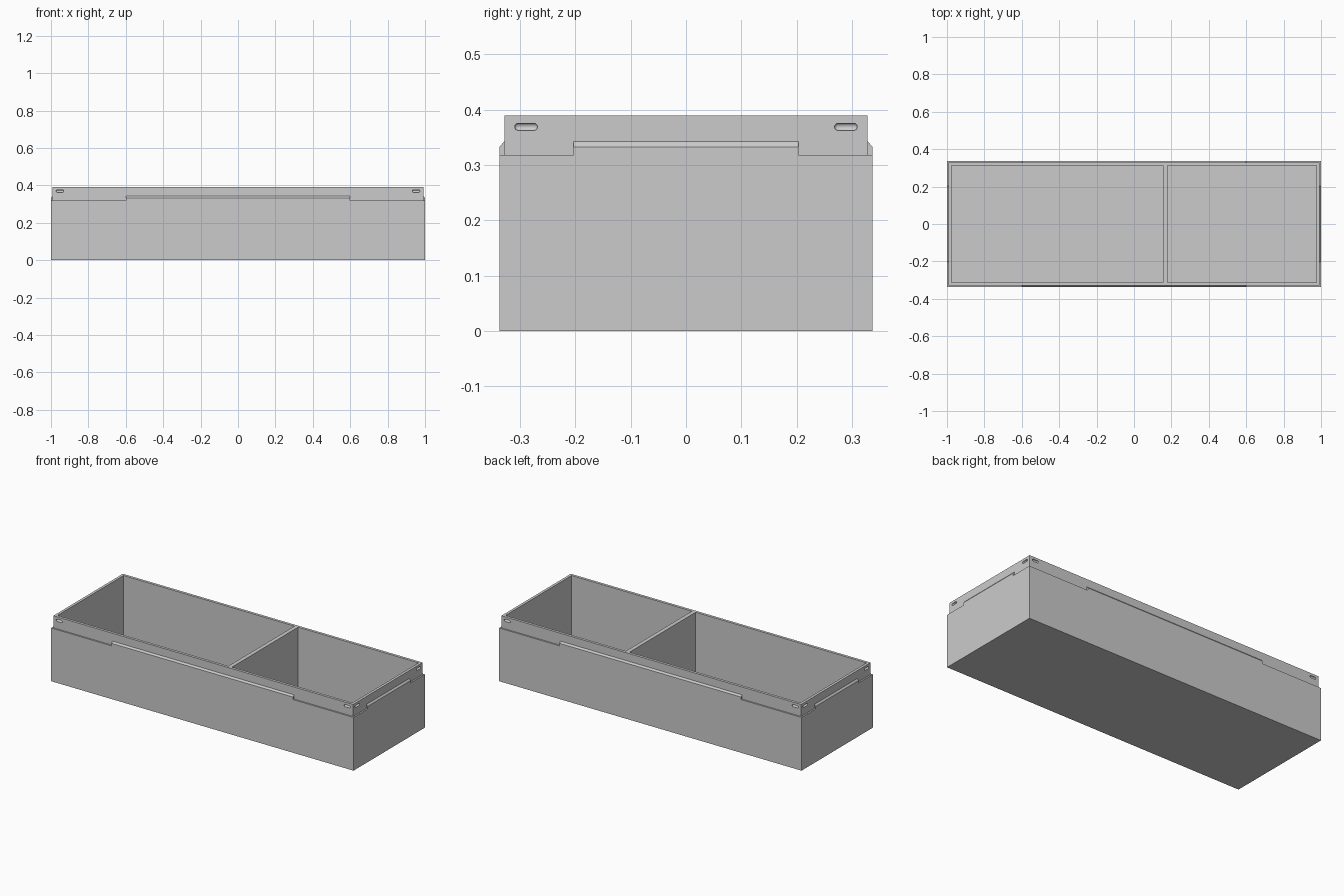
import bpy, bmesh
from math import pi
from mathutils import Matrix, Vector

cube = bpy.data.objects.get("Cube")
if cube:
    bpy.data.objects.remove(cube, do_unlink=True)

HX, HY = 1.0, 0.337        # half sizes of the tray body
STEP = 0.0125              # shoulder width around the raised rim
BODY_Z, TOP_Z = 0.318, 0.39
WALL, FLOOR = 0.025, 0.02

grey = bpy.data.materials.new("light grey plastic")
grey.use_nodes = True
colour = (0.6, 0.6, 0.6, 1)
grey.diffuse_color = colour
grey.node_tree.nodes["Principled BSDF"].inputs["Base Color"].default_value = colour


def finish(name, bm):
    bmesh.ops.recalc_face_normals(bm, faces=bm.faces)
    mesh = bpy.data.meshes.new(name)
    bm.to_mesh(mesh)
    bm.free()
    mesh.materials.append(grey)
    obj = bpy.data.objects.new(name, mesh)
    bpy.context.scene.collection.objects.link(obj)
    return obj


def box(name, low, high):
    low, high = Vector(low), Vector(high)
    bm = bmesh.new()
    bmesh.ops.create_cube(bm, size=1, matrix=Matrix.Translation((low + high) / 2)
                          @ Matrix.Diagonal((high - low).to_4d()))
    return finish(name, bm)


def combine(target, other, operation):
    mod = target.modifiers.new(other.name, 'BOOLEAN')
    mod.operation, mod.solver, mod.object = operation, 'EXACT', other
    other.hide_render = True
    helpers.append(other)


def wedge_tab(name, half_length, edge, angle):
    # Catch strip with a sloping top, pushed into the rim wall for a clean union
    profile = [(edge - 0.018, 0.3), (edge, 0.3), (edge, 0.333),
               (edge - STEP, 0.347), (edge - 0.018, 0.347)]
    bm = bmesh.new()
    face = bm.faces.new([bm.verts.new((-half_length, -d, z)) for d, z in profile])
    ext = bmesh.ops.extrude_face_region(bm, geom=[face])
    moved = [v for v in ext["geom"] if isinstance(v, bmesh.types.BMVert)]
    bmesh.ops.translate(bm, verts=moved, vec=(2 * half_length, 0, 0))
    bmesh.ops.transform(bm, matrix=Matrix.Rotation(angle, 4, 'Z'), verts=bm.verts)
    return finish(name, bm)


def groove(name, centre, along_y):
    # Round-ended pill, made by pulling the halves of a sphere apart
    bm = bmesh.new()
    bmesh.ops.create_uvsphere(bm, u_segments=16, v_segments=8, radius=0.0075)
    bmesh.ops.bisect_plane(bm, geom=bm.verts[:] + bm.edges[:] + bm.faces[:],
                           plane_co=(0, 0, 0), plane_no=(0, 0, 1), clear_inner=True)
    ring = [e for e in bm.edges if e.is_boundary]
    ext = bmesh.ops.extrude_edge_only(bm, edges=ring)
    moved = [v for v in ext["geom"] if isinstance(v, bmesh.types.BMVert)]
    bmesh.ops.translate(bm, verts=moved, vec=(0, 0, -0.014))
    bmesh.ops.translate(bm, verts=bm.verts, vec=(0, 0, 0.014))
    copy = bmesh.ops.duplicate(bm, geom=bm.verts[:] + bm.edges[:] + bm.faces[:])
    bmesh.ops.scale(bm, vec=(1, 1, -1),
                    verts=[v for v in copy["geom"] if isinstance(v, bmesh.types.BMVert)])
    bmesh.ops.remove_doubles(bm, verts=bm.verts, dist=0.0001)
    turn = Matrix.Rotation(pi / 2, 4, 'X' if along_y else 'Y')
    bmesh.ops.transform(bm, matrix=Matrix.Translation(centre) @ turn, verts=bm.verts)
    return finish(name, bm)


# Body with the stepped rim rising from its top face
helpers = []
bm = bmesh.new()
bmesh.ops.create_cube(bm, size=1, matrix=Matrix.Translation((0, 0, BODY_Z / 2))
                      @ Matrix.Diagonal((2 * HX, 2 * HY, BODY_Z, 1)))
top = max(bm.faces, key=lambda f: f.calc_center_median().z)
bmesh.ops.inset_region(bm, faces=[top], thickness=STEP)
rim = bmesh.ops.extrude_face_region(bm, geom=[top])
bmesh.ops.delete(bm, geom=[top], context='FACES_ONLY')
bmesh.ops.translate(bm, verts=[v for v in rim["geom"] if isinstance(v, bmesh.types.BMVert)],
                    vec=(0, 0, TOP_Z - BODY_Z))
tray = finish("divided_tray", bm)

# Catch strips on all four sides
for i, side in enumerate(("front", "left", "back", "right")):
    half, edge = (0.203, HX) if i % 2 else (0.6, HY)
    combine(tray, wedge_tab(side + "_catch_strip", half, edge, i * pi / 2), 'UNION')

# Two compartments, leaving the divider between them
for name, x0, x1 in (("large_compartment", -HX + WALL, 0.155),
                     ("small_compartment", 0.179, HX - WALL)):
    cutter = box(name, (x0, -HY + WALL, FLOOR), (x1, HY - WALL, 0.5))
    combine(tray, cutter, 'DIFFERENCE')

# Pill grooves near every corner of the rim
for sx in (-1, 1):
    for sy in (-1, 1):
        combine(tray, groove("end_groove", (sx * (HX - STEP), sy * 0.289, 0.369), True),
                'DIFFERENCE')
        combine(tray, groove("side_groove", (sx * 0.952, sy * (HY - STEP), 0.369), False),
                'DIFFERENCE')

# Apply the cuts and drop the helpers
depsgraph = bpy.context.evaluated_depsgraph_get()
depsgraph.update()
result = bpy.data.meshes.new_from_object(tray.evaluated_get(depsgraph))
tray.modifiers.clear()
tray.data = result
result.materials.clear()
result.materials.append(grey)
for poly in result.polygons:
    poly.material_index = 0
for obj in helpers:
    bpy.data.objects.remove(obj, do_unlink=True)

bpy.ops.object.select_all(action='DESELECT')
tray.select_set(True)
bpy.context.view_layer.objects.active = tray
bpy.ops.object.shade_smooth_by_angle(angle=pi / 6)
